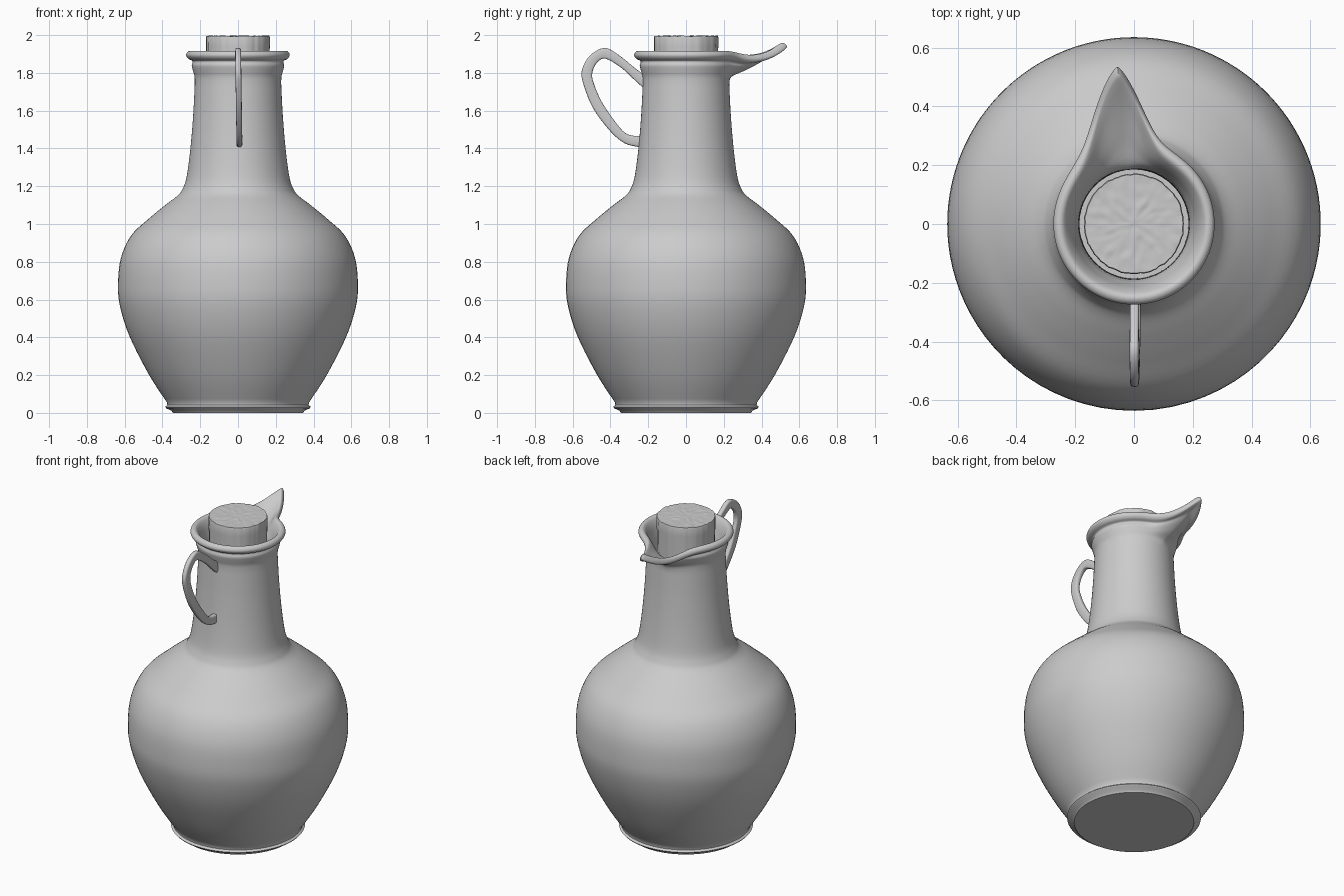
import bpy, bmesh, math, random
from mathutils import Vector, noise

if "Cube" in bpy.data.objects:
    bpy.data.objects.remove(bpy.data.objects["Cube"])

random.seed(4)


def material(name, rgb):
    m = bpy.data.materials.new(name)
    m.diffuse_color = (*rgb, 1)
    m.use_nodes = True
    m.node_tree.nodes["Principled BSDF"].inputs["Base Color"].default_value = m.diffuse_color
    return m


grey = material("plain grey", (0.6, 0.6, 0.6))


def spline(points, n):
    """Smooth curve through points of any dimension."""
    out = []
    for i in range(len(points) - 1):
        p0, p1 = points[max(i - 1, 0)], points[i]
        p2, p3 = points[i + 1], points[min(i + 2, len(points) - 1)]
        for k in range(n):
            t = k / n
            out.append(tuple(
                0.5 * (2 * b + (c - a) * t + (2 * a - 5 * b + 4 * c - d) * t * t
                       + (3 * b - a - 3 * c + d) * t ** 3)
                for a, b, c, d in zip(p0, p1, p2, p3)))
    return out + [tuple(points[-1])]


def skin(name, rings, angle=50):
    """Closed rings of points joined into a tube with capped ends."""
    bm = bmesh.new()
    rows = [[bm.verts.new(p) for p in ring] for ring in rings]
    n = len(rows[0])
    for a, b in zip(rows, rows[1:]):
        for i in range(n):
            j = (i + 1) % n
            bm.faces.new((a[i], a[j], b[j], b[i]))
    bm.faces.new(rows[0])
    bm.faces.new(rows[-1])
    bmesh.ops.recalc_face_normals(bm, faces=bm.faces)
    mesh = bpy.data.meshes.new(name)
    bm.to_mesh(mesh)
    bm.free()
    mesh.materials.append(grey)
    ob = bpy.data.objects.new(name, mesh)
    bpy.context.collection.objects.link(ob)
    bpy.ops.object.select_all(action='DESELECT')
    ob.select_set(True)
    bpy.context.view_layer.objects.active = ob
    bpy.ops.object.shade_smooth_by_angle(angle=math.radians(angle))
    return ob


# jug: lathe profile (radius, height, share of the spout pull)
foot = [(0.345, 0.0, 0), (0.352, 0.012, 0), (0.38, 0.024, 0), (0.386, 0.032, 0),
        (0.374, 0.042, 0), (0.376, 0.055, 0)]
body = [(0.376, 0.055, 0), (0.47, 0.2, 0), (0.572, 0.4, 0), (0.624, 0.56, 0),
        (0.635, 0.68, 0), (0.62, 0.82, 0), (0.565, 0.94, 0), (0.47, 1.03, 0),
        (0.385, 1.1, 0), (0.32, 1.15, 0), (0.294, 1.185, 0), (0.272, 1.25, 0),
        (0.252, 1.4, 0), (0.237, 1.58, 0), (0.229, 1.74, 0)]
lip = [(0.229, 1.74, 0), (0.230, 1.78, 0.05), (0.238, 1.81, 0.3), (0.245, 1.84, 0.56),
       (0.240, 1.862, 0.78), (0.262, 1.874, 0.92), (0.274, 1.892, 1), (0.268, 1.91, 1),
       (0.252, 1.917, 0.99), (0.236, 1.908, 0.95), (0.218, 1.875, 0.72),
       (0.204, 1.83, 0.3), (0.194, 1.79, 0), (0.187, 1.72, 0), (0.185, 1.5, 0)]
profile = foot[:-1] + spline(body, 5)[:-1] + spline(lip, 4)

# angles from +y, packed closely around the spout tip
TIP = -0.104
angles = []
for i in range(160):
    s = 2 * i / 160 - 1
    angles.append(TIP + math.pi * (0.25 * s + 0.75 * s ** 3))


def jug_point(a, r, z, w):
    d = a - TIP
    d = abs(d) / (0.3 if d < 0 else 0.215)
    e = 0.262 * math.exp(-d ** 1.35)
    r += e * w
    z += (-0.454 * e + 2.34 * e * e) * max(w, 0) ** 2
    return (r * math.sin(a), r * math.cos(a), z)


skin("jug", [[jug_point(a, *p) for a in angles] for p in profile])

# handle: strap between an outer and an inner outline (y, z)
outer = [(-0.215, 1.785), (-0.27, 1.825), (-0.35, 1.89), (-0.43, 1.932), (-0.51, 1.89),
         (-0.552, 1.81), (-0.54, 1.73), (-0.49, 1.61), (-0.40, 1.49), (-0.32, 1.425),
         (-0.23, 1.405)]
inner = [(-0.215, 1.71), (-0.27, 1.76), (-0.34, 1.825), (-0.425, 1.875), (-0.47, 1.855),
         (-0.495, 1.805), (-0.49, 1.75), (-0.445, 1.645), (-0.37, 1.535), (-0.31, 1.475),
         (-0.23, 1.465)]
rings = []
for o, i in zip(spline(outer, 5), spline(inner, 5)):
    mid = ((o[0] + i[0]) / 2, (o[1] + i[1]) / 2)
    half = ((o[0] - i[0]) / 2, (o[1] - i[1]) / 2)
    x0 = 0.004 + (1.67 - mid[1]) * 0.015
    ring = []
    for k in range(16):
        a = math.tau * k / 16
        c, s = math.cos(a), math.sin(a)
        c = math.copysign(abs(c) ** 0.5, c)
        s = math.copysign(abs(s) ** 0.5, s)
        ring.append((x0 + 0.0155 * s, mid[0] + half[0] * c, mid[1] + half[1] * c))
    rings.append(ring)
skin("handle", rings)

# cork: slightly tapered plug with grooved side and rough top
N = 96
groove = [random.uniform(-0.0025, 0.0015) for _ in range(N)]
cork = [(0.164, 1.62), (0.166, 1.75), (0.168, 1.88), (0.17, 1.94), (0.171, 1.985),
        (0.168, 1.995)] + [(0.16 - 0.0155 * k, 1.995) for k in range(11)]
rings = []
for r, z in cork:
    ring = []
    for k in range(N):
        a = math.tau * k / N
        q = r + (groove[k] if r > 0.1625 else 0)
        x, y = q * math.cos(a), q * math.sin(a)
        bump = 0.004 * noise.noise(Vector((x * 40, y * 40, 3))) if z > 1.99 else 0
        ring.append((x, y, z + bump))
    rings.append(ring)
skin("cork", rings, 40)
